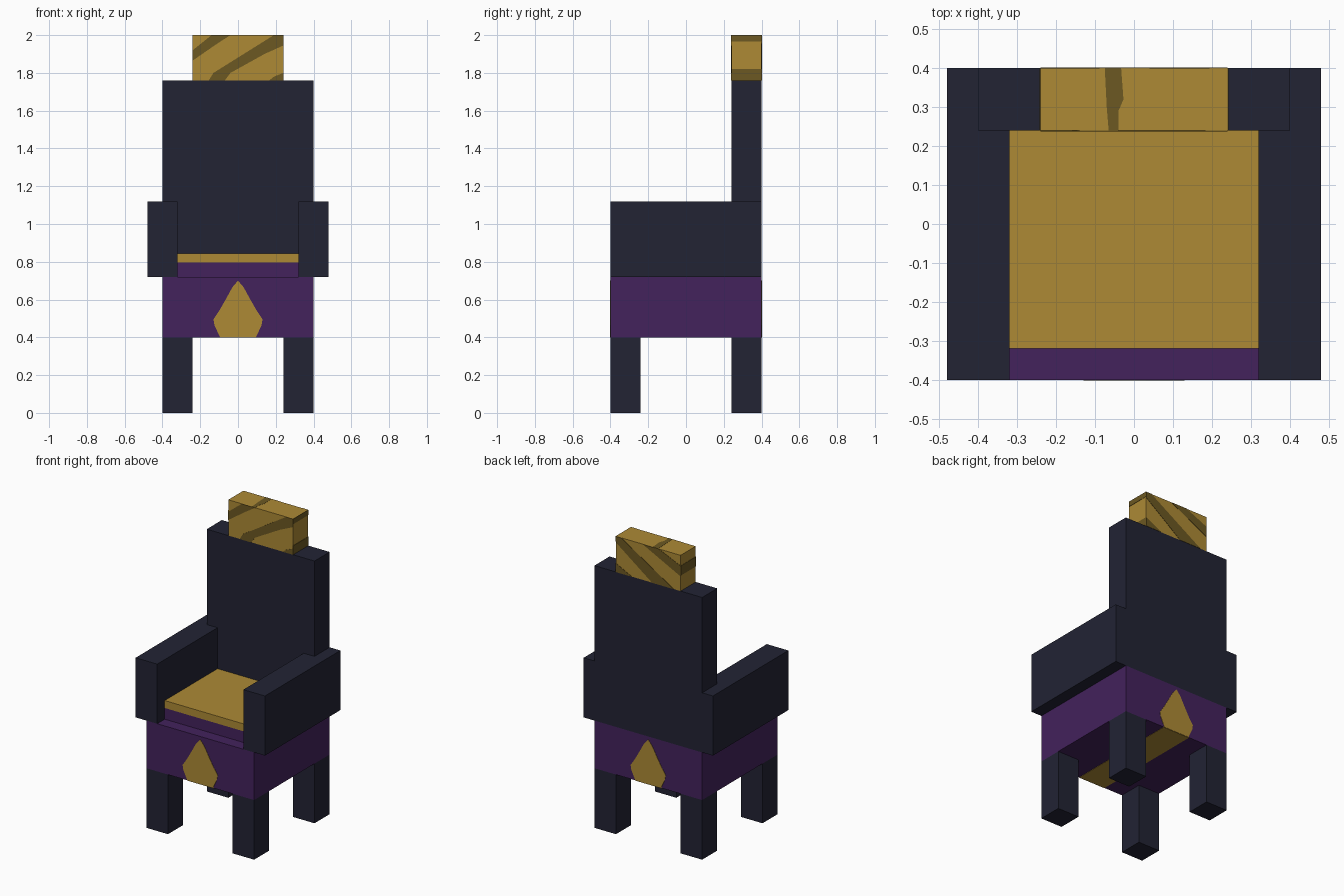
import bpy
import bmesh
from mathutils import Vector

if "Cube" in bpy.data.objects:
    bpy.data.objects.remove(bpy.data.objects["Cube"])


def material(name, rgb):
    m = bpy.data.materials.new(name)
    lin = [((c / 255 + 0.055) / 1.055) ** 2.4 for c in rgb]
    m.diffuse_color = (*lin, 1)
    m.use_nodes = True
    m.node_tree.nodes["Principled BSDF"].inputs["Base Color"].default_value = m.diffuse_color
    return m


NAVY = material("dark navy", (34, 35, 52))
PURPLE = material("purple", (67, 34, 92))
GOLD = material("gold", (173, 138, 53))
BROWN = material("dark gold", (108, 88, 34))


def finish(name, bm, mat):
    bmesh.ops.recalc_face_normals(bm, faces=bm.faces)
    me = bpy.data.meshes.new(name)
    bm.to_mesh(me)
    bm.free()
    me.materials.append(mat)
    ob = bpy.data.objects.new(name, me)
    bpy.context.collection.objects.link(ob)
    return ob


def box(name, x, y, z, mat):
    """Box from (min, max) ranges."""
    bm = bmesh.new()
    bmesh.ops.create_cube(bm, size=1)
    for v in bm.verts:
        v.co = [r[0] if c < 0 else r[1] for c, r in zip(v.co, (x, y, z))]
    return finish(name, bm, mat)


def plate(name, pts, place, normal, mat, thick=0.004):
    """Thin flat inlay, half sunk into the surface it decorates."""
    n = Vector(normal)
    bm = bmesh.new()
    face = bm.faces.new([bm.verts.new(Vector(place(*p)) - n * thick / 2) for p in pts])
    out = bmesh.ops.extrude_face_region(bm, geom=[face])["geom"]
    moved = [g for g in out if isinstance(g, bmesh.types.BMVert)]
    bmesh.ops.translate(bm, verts=moved, vec=n * thick)
    return finish(name, bm, mat)


# Legs
for sx, side in ((-1, "left"), (1, "right")):
    for sy, end in ((-1, "front"), (1, "back")):
        box(f"{end}_{side}_leg", sorted((sx * 0.24, sx * 0.4)),
            sorted((sy * 0.24, sy * 0.4)), (0, 0.4), NAVY)
    # Armrests
    box(f"{side}_armrest", sorted((sx * 0.32, sx * 0.48)), (-0.4, 0.4), (0.72, 1.12), NAVY)

# Seat, cushion and back
box("seat_base", (-0.4, 0.4), (-0.4, 0.4), (0.4, 0.72), PURPLE)
box("cushion_lower", (-0.32, 0.32), (-0.32, 0.24), (0.72, 0.795), PURPLE)
box("cushion_top", (-0.32, 0.32), (-0.32, 0.24), (0.795, 0.845), GOLD)
box("backrest", (-0.4, 0.4), (0.24, 0.4), (0.72, 1.76), NAVY)
box("crest", (-0.24, 0.24), (0.24, 0.4), (1.76, 2.0), GOLD)

# Drop emblems on the seat base, joined by a band underneath
half = [(0.03, 0.665), (0.06, 0.61), (0.1, 0.54), (0.13, 0.495), (0.125, 0.465), (0.095, 0.4)]
drop = [(0, 0.7)] + half + [(-x, z) for x, z in reversed(half)]
plate("front_emblem", drop, lambda x, z: (x, -0.4, z), (0, -1, 0), GOLD)
plate("back_emblem", drop, lambda x, z: (x, 0.4, z), (0, 1, 0), GOLD)
plate("underside_band", [(-0.1, -0.4), (0.1, -0.4), (0.1, 0.4), (-0.1, 0.4)],
      lambda x, y: (x, y, 0.4), (0, 0, -1), GOLD)

# Diagonal stripes around the crest
front = [
    [(-0.24, 1.865), (-0.24, 1.92), (-0.14, 2.0), (-0.04, 2.0), (-0.11, 1.955)],
    [(-0.155, 1.76), (-0.13, 1.8), (0.19, 2.0), (0.24, 2.0), (0.24, 1.945),
     (0.14, 1.9), (-0.04, 1.8), (-0.07, 1.76)],
    [(0.165, 1.76), (0.19, 1.78), (0.24, 1.8), (0.24, 1.76)],
]
back = [
    [(0.24, 2.0), (0.24, 1.96), (-0.03, 1.76), (-0.19, 1.76), (0.2, 2.0)],
    [(0.04, 2.0), (-0.08, 2.0), (-0.24, 1.93), (-0.24, 1.86)],
    [(0.24, 1.82), (0.24, 1.76), (0.12, 1.76)],
]
for i, pts in enumerate(front):
    plate(f"crest_front_stripe_{i}", pts, lambda x, z: (x, 0.24, z), (0, -1, 0), BROWN)
for i, pts in enumerate(back):
    plate(f"crest_back_stripe_{i}", pts, lambda x, z: (x, 0.4, z), (0, 1, 0), BROWN)
for name, s, z0, z1 in (("right_low", 1, 1.76, 1.82), ("right_high", 1, 1.965, 2.0),
                        ("left", -1, 1.865, 1.93)):
    plate(f"crest_{name}_stripe", [(0.24, z0), (0.4, z0), (0.4, z1), (0.24, z1)],
          lambda y, z: (s * 0.24, y, z), (s, 0, 0), BROWN)
plate("crest_top_stripe",
      [(-0.065, 0.24), (-0.04, 0.24), (-0.04, 0.29), (-0.027, 0.32), (-0.033, 0.4),
       (-0.075, 0.4), (-0.07, 0.3)],
      lambda x, y: (x, y, 2.0), (0, 0, 1), BROWN, 0.002)
